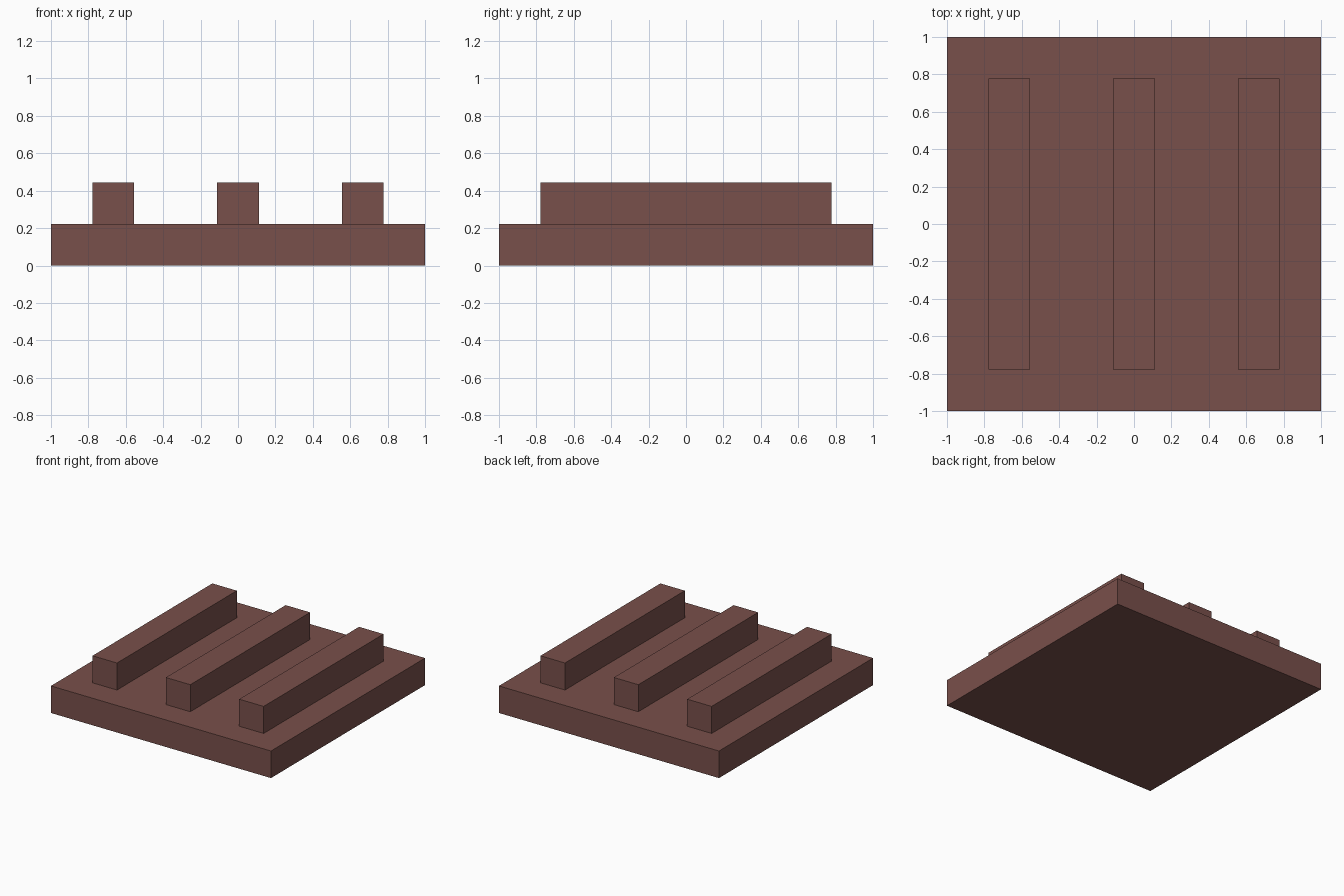
import bpy

if "Cube" in bpy.data.objects:
    bpy.data.objects.remove(bpy.data.objects["Cube"])

U = 2 / 9  # thickness of the slab and of each bar

brown = bpy.data.materials.new("reddish_brown")
brown.diffuse_color = (0.191, 0.080, 0.070, 1)
brown.use_nodes = True
brown.node_tree.nodes["Principled BSDF"].inputs["Base Color"].default_value = brown.diffuse_color


def box(name, size, centre):
    bpy.ops.mesh.primitive_cube_add(size=1, location=centre)
    ob = bpy.context.object
    ob.name = name
    ob.scale = size
    bpy.ops.object.transform_apply(location=False, rotation=False, scale=True)
    ob.data.materials.append(brown)
    return ob


# Square base slab
box("base_slab", (2, 2, U), (0, 0, U / 2))

# Three parallel bars resting on the slab
for side, x in (("left", -3 * U), ("middle", 0), ("right", 3 * U)):
    box(side + "_bar", (U, 7 * U, U), (x, 0, 1.5 * U))
